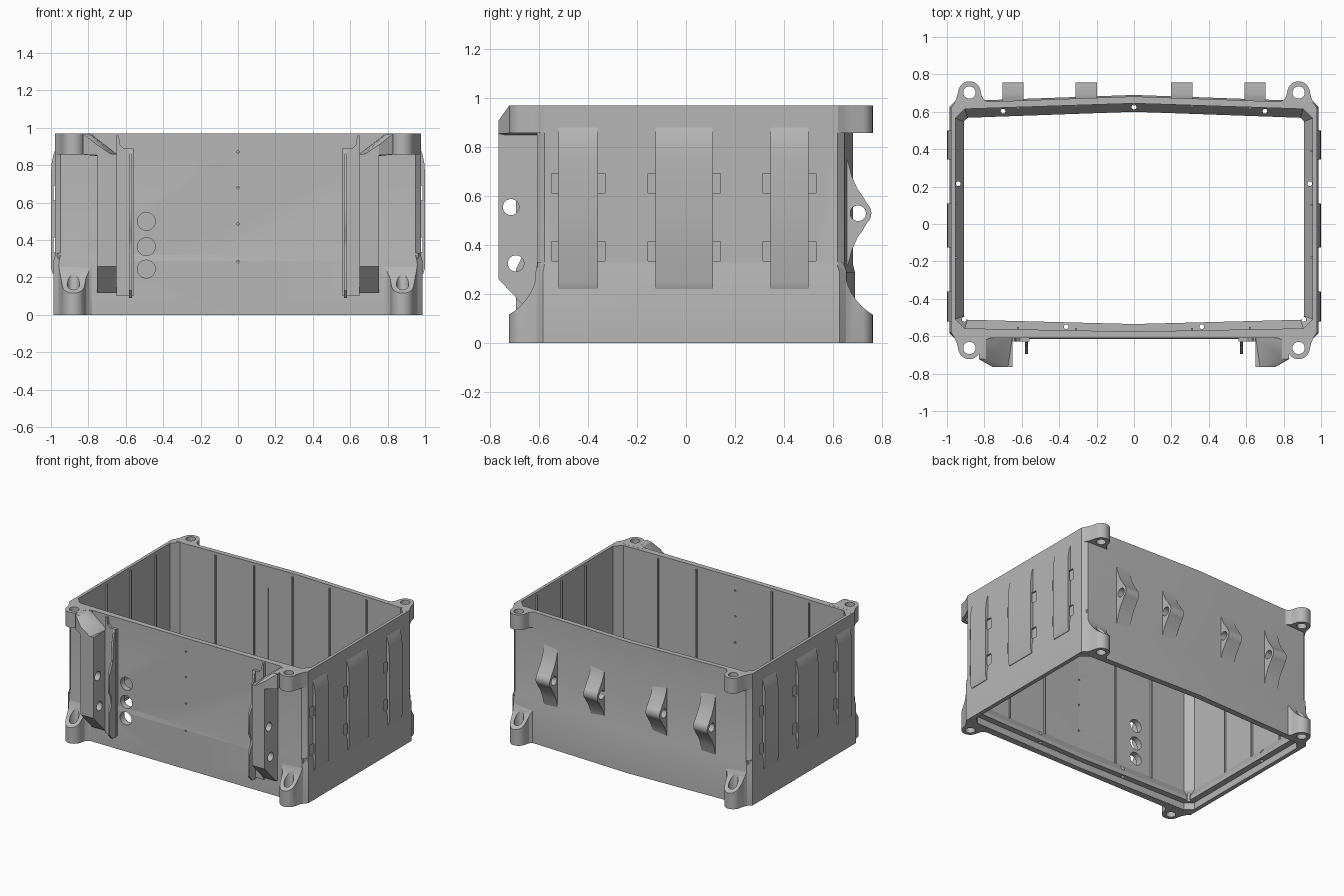
import bpy, bmesh
from math import sin, cos, radians, pi
from mathutils import Vector

if "Cube" in bpy.data.objects:
    bpy.data.objects.remove(bpy.data.objects["Cube"])

grey = bpy.data.materials.new("plain_grey")
grey.use_nodes = True
GREY = (0.47, 0.47, 0.47, 1)
grey.diffuse_color = GREY
grey.node_tree.nodes["Principled BSDF"].inputs["Base Color"].default_value = GREY


def arc(u, v, r, start=0, end=360, n=24):
    """Points on an arc; a full turn leaves out the repeated end point."""
    steps = n if end - start == 360 else n - 1
    return [(u + r * cos(radians(start + (end - start) * i / steps)),
             v + r * sin(radians(start + (end - start) * i / steps))) for i in range(n)]


def add_prism(bm, pts, axis, lo, hi):
    """Extrude a flat profile along an axis."""
    place = {"x": lambda a, b, d: (d, a, b),
             "y": lambda a, b, d: (a, d, b),
             "z": lambda a, b, d: (a, b, d)}[axis]
    low = [bm.verts.new(place(a, b, lo)) for a, b in pts]
    high = [bm.verts.new(place(a, b, hi)) for a, b in pts]
    n = len(pts)
    faces = [bm.faces.new(low), bm.faces.new(high[::-1])]
    for i in range(n):
        j = (i + 1) % n
        faces.append(bm.faces.new((low[i], low[j], high[j], high[i])))
    bmesh.ops.recalc_face_normals(bm, faces=faces)


def rect(a0, a1, b0, b1):
    return [(a0, b0), (a1, b0), (a1, b1), (a0, b1)]


def make(name, bm, cutters=(), mirror=True):
    """Turn a bmesh into a finished part: cut, mirror, shade."""
    bmesh.ops.recalc_face_normals(bm, faces=bm.faces)
    mesh = bpy.data.meshes.new(name)
    bm.to_mesh(mesh)
    bm.free()
    obj = bpy.data.objects.new(name, mesh)
    bpy.context.collection.objects.link(obj)
    if cutters:
        cm = bmesh.new()
        for c in cutters:
            add_prism(cm, *c)
        cmesh = bpy.data.meshes.new("cutter")
        cm.to_mesh(cmesh)
        cm.free()
        cutter = bpy.data.objects.new("cutter", cmesh)
        cutter.hide_render = True
        bpy.context.collection.objects.link(cutter)
        mod = obj.modifiers.new("cut", "BOOLEAN")
        mod.operation, mod.solver, mod.object = "DIFFERENCE", "EXACT", cutter
        mod.use_self = True
        graph = bpy.context.evaluated_depsgraph_get()
        obj.data = bpy.data.meshes.new_from_object(obj.evaluated_get(graph))
        obj.modifiers.clear()
        bpy.data.objects.remove(cutter)
    obj.data.materials.clear()
    obj.data.materials.append(grey)
    obj.data.polygons.foreach_set("use_smooth", [True] * len(obj.data.polygons))
    obj.data.set_sharp_from_angle(angle=radians(28))
    if mirror:
        obj.modifiers.new("mirror", "MIRROR").use_mirror_merge = False
    return obj


def part(name, pts, axis, lo, hi, cutters=(), mirror=True):
    bm = bmesh.new()
    add_prism(bm, pts, axis, lo, hi)
    return make(name, bm, cutters, mirror)


# Shell: loft of bowed outlines, up the outside and down the inside
def outline(x, front_mid, front_end, back_mid, back_end, c):
    half = [(x - c, front_end), (x, front_end + c), (x, back_end - c), (x - c, back_end)]
    return [(0, front_mid)] + half + [(0, back_mid)] + [(-a, b) for a, b in half[::-1]]


base = outline(0.986, -0.614, -0.614, 0.69, 0.656, 0.03)
wall = outline(0.978, -0.61, -0.608, 0.682, 0.648, 0.03)
inner = outline(0.955, -0.575, -0.558, 0.645, 0.615, 0.05)
lip = outline(0.91, -0.535, -0.512, 0.60, 0.568, 0.02)
sections = [(base, 0), (base, 0.29), (wall, 0.32), (wall, 0.97), (inner, 0.97),
            (inner, 0.15), (lip, 0.08), (lip, 0.05), (inner, 0.05), (inner, 0)]
bm = bmesh.new()
loops = [[bm.verts.new((a, b, z)) for a, b in pts] for pts, z in sections]
for k, loop in enumerate(loops):
    nxt = loops[(k + 1) % len(loops)]
    for i in range(len(loop)):
        j = (i + 1) % len(loop)
        bm.faces.new((loop[i], loop[j], nxt[j], nxt[i]))

# Side strap positions and the slots passing beneath them
straps = [(-0.52, -0.36), (-0.125, 0.11), (0.345, 0.50)]
slots = [(rect(y0 - 0.03, y1 + 0.03, z0, z0 + 0.08), z0)
         for y0, y1 in straps for z0 in (0.335, 0.613)]
cuts = [(pts, "x", s * 0.968, s * 0.986 if s > 0 else -0.986) for pts, _ in slots for s in (1, -1)]
cuts = [(p, a, d, d + (0.03 if d > 0 else -0.03)) for p, a, d, _ in cuts]
# Cable holes and the pin holes down the front
cuts += [(arc(-0.49, z, 0.048), "y", -0.7, -0.5) for z in (0.5, 0.365, 0.245)]
cuts += [(arc(0, z, 0.007, n=10), "y", -0.7, -0.56) for z in (0.87, 0.68, 0.485, 0.285)]
# Screw holes in the bottom lip
screws = [(0, 0.625)] + [(s * x, y) for s in (1, -1) for x, y in
                         ((0.70, 0.603), (0.94, 0.215), (0.908, -0.51), (0.362, -0.55))]
cuts += [(arc(x, y, 0.013, n=12), "z", 0.02, 0.3) for x, y in screws]
make("shell", bm, cuts, mirror=False)

# Side straps
for i, (y0, y1) in enumerate(straps):
    part(f"side_strap_{i + 1}",
         [(0.97, 0.22), (0.99, 0.22), (1.0, 0.25), (1.0, 0.76), (0.996, 0.81),
          (0.986, 0.86), (0.97, 0.90)],
         "y", y0, y1,
         [(rect(0.95, 0.986, z, z + 0.08), "y", y0 - 0.05, y1 + 0.05) for z in (0.335, 0.613)])


# Corner lugs: flared ears with a bolt hole, the lower ones scooped on top
def ear(w, s):
    cy = w + 0.053
    pts = [(0.77, w - 0.03), (0.77, w), (0.795, w + 0.01), (0.813, w + 0.03)]
    pts += arc(0.88, cy, 0.06, 165, 20, 14)
    pts += [(0.948, w + 0.025), (0.962, w - 0.005), (0.977, w - 0.03), (0.977, w - 0.06),
            (0.966, w - 0.06), (0.93, w - 0.03)]
    return [(x, s * y) for x, y in pts], s * cy


for side, w, s in (("back", 0.65, 1), ("front", 0.61, -1)):
    pts, cy = ear(w, s)
    hole = (arc(0.88, cy, 0.033), "z", -0.1, 1.1)
    part(f"{side}_top_lug", pts, "z", 0.857, 0.9705, [hole])
    r = 0.237
    scoop = (arc(s * (w - 0.004 + r), 0.32, r, n=48), "x", 0.7, 1.1)
    part(f"{side}_bottom_lug", pts, "z", -0.0005, 0.33, [hole, scoop])

# Back hooks
flare = [(0.635, 0.29), (0.662, 0.21), (0.678, 0.15), (0.70, 0.10), (0.725, 0.065)]
tip = arc(0.703, 0.53, 0.054, 50, -50, 13)
hook = [(y, 0.53 + d) for y, d in flare] + tip + [(y, 0.53 - d) for y, d in flare[::-1]]
for name, x in (("inner_hook", 0.255), ("outer_hook", 0.647)):
    part(name, hook, "x", x - 0.057, x + 0.057, [(arc(0.703, 0.53, 0.032), "x", 0, 1)])

# Front rails with cross holes
part("front_rail",
     [(-0.6, 0.12), (-0.632, 0.12), (-0.765, 0.26), (-0.765, 0.86), (-0.6, 0.86)],
     "x", 0.65, 0.755,
     [(arc(y, z, 0.033), "x", 0.5, 0.9) for y, z in ((-0.715, 0.555), (-0.695, 0.325))])

# Sloped gusset joining each rail to the lug above
bm = bmesh.new()
for p in ((0.65, -0.6, 0.84), (0.65, -0.765, 0.84), (0.755, -0.765, 0.855), (0.83, -0.722, 0.857),
          (0.83, -0.6, 0.857), (0.755, -0.765, 0.91), (0.83, -0.722, 0.97), (0.79, -0.722, 0.965),
          (0.79, -0.6, 0.97), (0.83, -0.6, 0.97), (0.65, -0.6, 0.86)):
    bm.verts.new(p)
hull = bmesh.ops.convex_hull(bm, input=bm.verts)
loose = [v for v in bm.verts if not v.link_faces]
bmesh.ops.delete(bm, geom=loose, context="VERTS")
make("rail_gusset", bm)

# Thin guide fins and their backing plates
part("guide_fin",
     [(-0.6, 0.09), (-0.66, 0.09), (-0.695, 0.13), (-0.695, 0.30), (-0.67, 0.35), (-0.67, 0.40),
      (-0.695, 0.45), (-0.695, 0.58), (-0.66, 0.65), (-0.65, 0.80), (-0.63, 0.89), (-0.6, 0.89)],
     "x", 0.567, 0.582)
part("guide_plate",
     [(0.56, 0.10), (0.65, 0.10), (0.65, 0.96), (0.638, 0.96), (0.63, 0.91), (0.61, 0.89),
      (0.56, 0.89)],
     "y", -0.628, -0.6)

# Thin ribs on the inner walls
bm = bmesh.new()
for x in (-0.62, -0.31, 0, 0.31, 0.62):
    back = 0.645 - 0.033 * abs(x)
    add_prism(bm, rect(x - 0.005, x + 0.005, back - 0.012, back + 0.01), "z", 0.1, 0.95)
    front = -0.575 + 0.019 * abs(x)
    if x:
        add_prism(bm, rect(x - 0.005, x + 0.005, front - 0.01, front + 0.012), "z", 0.1, 0.95)
for y in (-0.18, 0.1, 0.39):
    for s in (1, -1):
        add_prism(bm, rect(s * 0.943, s * 0.962, y - 0.005, y + 0.005), "z", 0.1, 0.95)
make("inner_ribs", bm, mirror=False)
